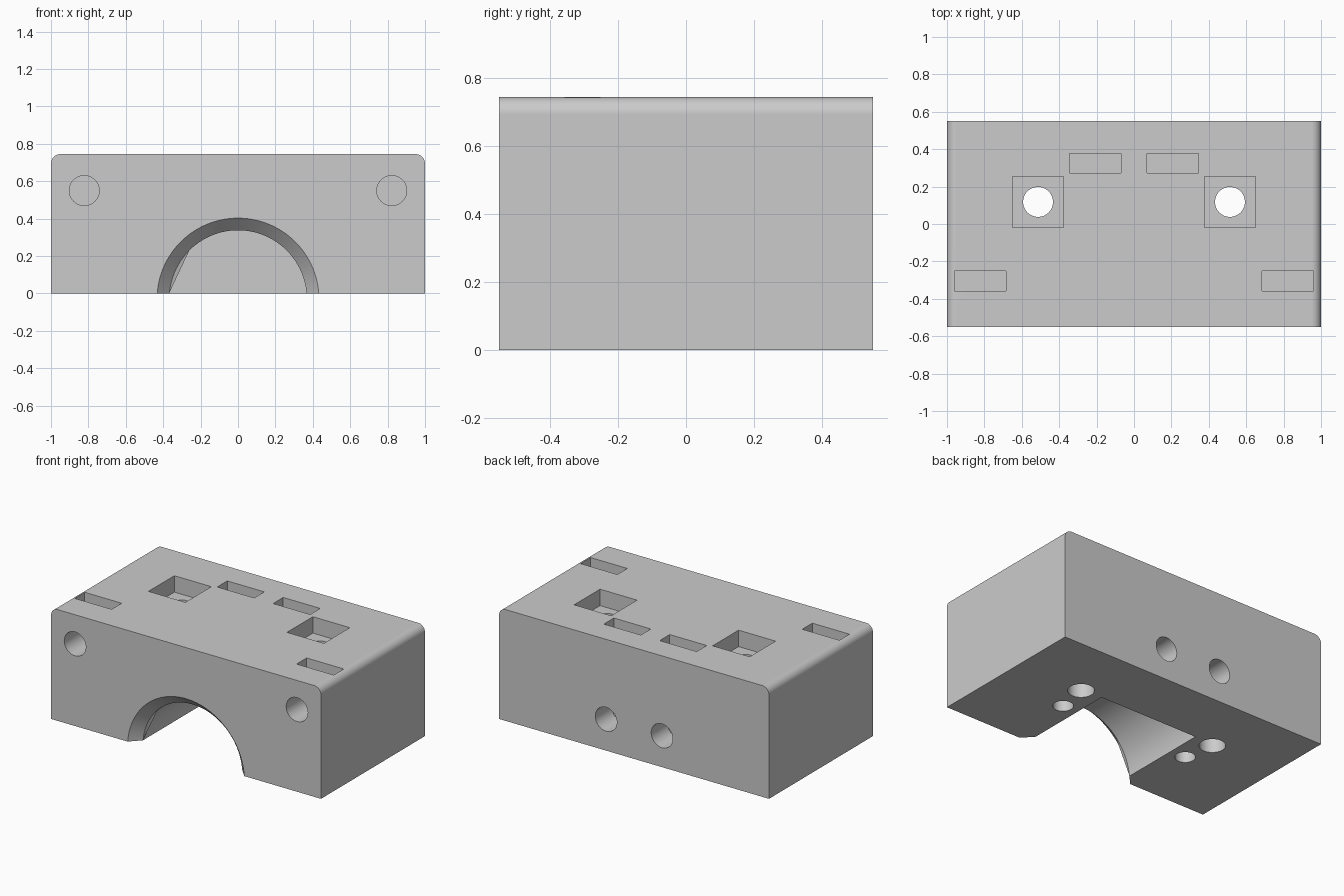
import bpy
import bmesh
from math import pi
from mathutils import Matrix, Vector

cube = bpy.data.objects.get("Cube")
if cube:
    bpy.data.objects.remove(cube, do_unlink=True)

WIDTH, DEPTH, HEIGHT = 2.0, 1.1, 0.745
FRONT, BACK = -DEPTH / 2, DEPTH / 2
OVER = 0.1  # how far cutters stick out of the block

grey = bpy.data.materials.new("light grey")
grey.use_nodes = True
grey.diffuse_color = (0.6, 0.6, 0.6, 1)
grey.node_tree.nodes["Principled BSDF"].inputs["Base Color"].default_value = (0.6, 0.6, 0.6, 1)


def add_object(name, bm):
    mesh = bpy.data.meshes.new(name)
    bmesh.ops.recalc_face_normals(bm, faces=bm.faces)
    bm.to_mesh(mesh)
    bm.free()
    mesh.materials.append(grey)
    obj = bpy.data.objects.new(name, mesh)
    bpy.context.collection.objects.link(obj)
    return obj


def box(name, low, high):
    low, high = Vector(low), Vector(high)
    bm = bmesh.new()
    bmesh.ops.create_cube(bm, size=1, matrix=Matrix.Translation((low + high) / 2)
                          @ Matrix.Diagonal((*(high - low), 1)))
    return add_object(name, bm)


def rod(name, start, end, r_start, r_end=None, sides=48):
    """Cylinder or cone between two points."""
    start, end = Vector(start), Vector(end)
    turn = Vector((0, 0, 1)).rotation_difference(end - start).to_matrix().to_4x4()
    bm = bmesh.new()
    bmesh.ops.create_cone(bm, cap_ends=True, segments=sides, radius1=r_start,
                          radius2=r_end or r_start, depth=(end - start).length,
                          matrix=Matrix.Translation((start + end) / 2) @ turn)
    return add_object(name, bm)


# Block with its two long top edges rounded
block = box("mounting_block", (-WIDTH / 2, FRONT, 0), (WIDTH / 2, BACK, HEIGHT))
bm = bmesh.new()
bm.from_mesh(block.data)
top_edges = [e for e in bm.edges
             if all(v.co.z > HEIGHT / 2 for v in e.verts)
             and e.verts[0].co.x * e.verts[1].co.x > 0]
bmesh.ops.bevel(bm, geom=top_edges, offset=0.05, segments=10, profile=0.5, affect='EDGES')
bm.to_mesh(block.data)
bm.free()
bpy.context.view_layer.objects.active = block
block.select_set(True)


def cut(cutter):
    mod = block.modifiers.new("cut", 'BOOLEAN')
    mod.operation = 'DIFFERENCE'
    mod.solver = 'EXACT'
    mod.object = cutter
    bpy.ops.object.modifier_apply(modifier=mod.name)
    bpy.data.objects.remove(cutter, do_unlink=True)


# Arched recess with a chamfered mouth
AXIS = -0.03
cut(rod("arch_bore", (0, FRONT - OVER, AXIS), (0, 0.135, AXIS), 0.368, sides=96))
cut(rod("arch_chamfer", (0, FRONT - 0.07, AXIS), (0, FRONT + 0.07, AXIS), 0.498, 0.368, sides=96))

for side in (-1, 1):
    # Vertical bolt hole with a square pocket on top
    x, y, half = side * 0.513, 0.118, 0.137
    cut(box("bolt_pocket", (x - half, y - half, HEIGHT - 0.11), (x + half, y + half, HEIGHT + OVER)))
    cut(rod("bolt_hole", (x, y, -OVER), (x, y, HEIGHT), 0.08))
    # Blind pin hole from below
    cut(rod("pin_hole", (side * 0.477, -0.092, -OVER), (side * 0.477, -0.092, 0.3), 0.062))
    # Front and back screw holes, each crossing a nut slot from the top
    for x, z, slot_y, outside, inside in ((0.822, 0.55, -0.305, FRONT - OVER, -0.18),
                                          (0.207, 0.21, 0.325, BACK + OVER, 0.22)):
        x *= side
        cut(box("nut_slot", (x - half, slot_y - 0.053, z - half), (x + half, slot_y + 0.053, HEIGHT + OVER)))
        cut(rod("screw_hole", (x, outside, z), (x, inside, z), 0.08))

# Smooth rounds, flat faces
bpy.ops.object.shade_smooth_by_angle(angle=pi / 6)
normals = block.modifiers.new("weighted_normals", 'WEIGHTED_NORMAL')
normals.keep_sharp = True
normals.weight = 100
